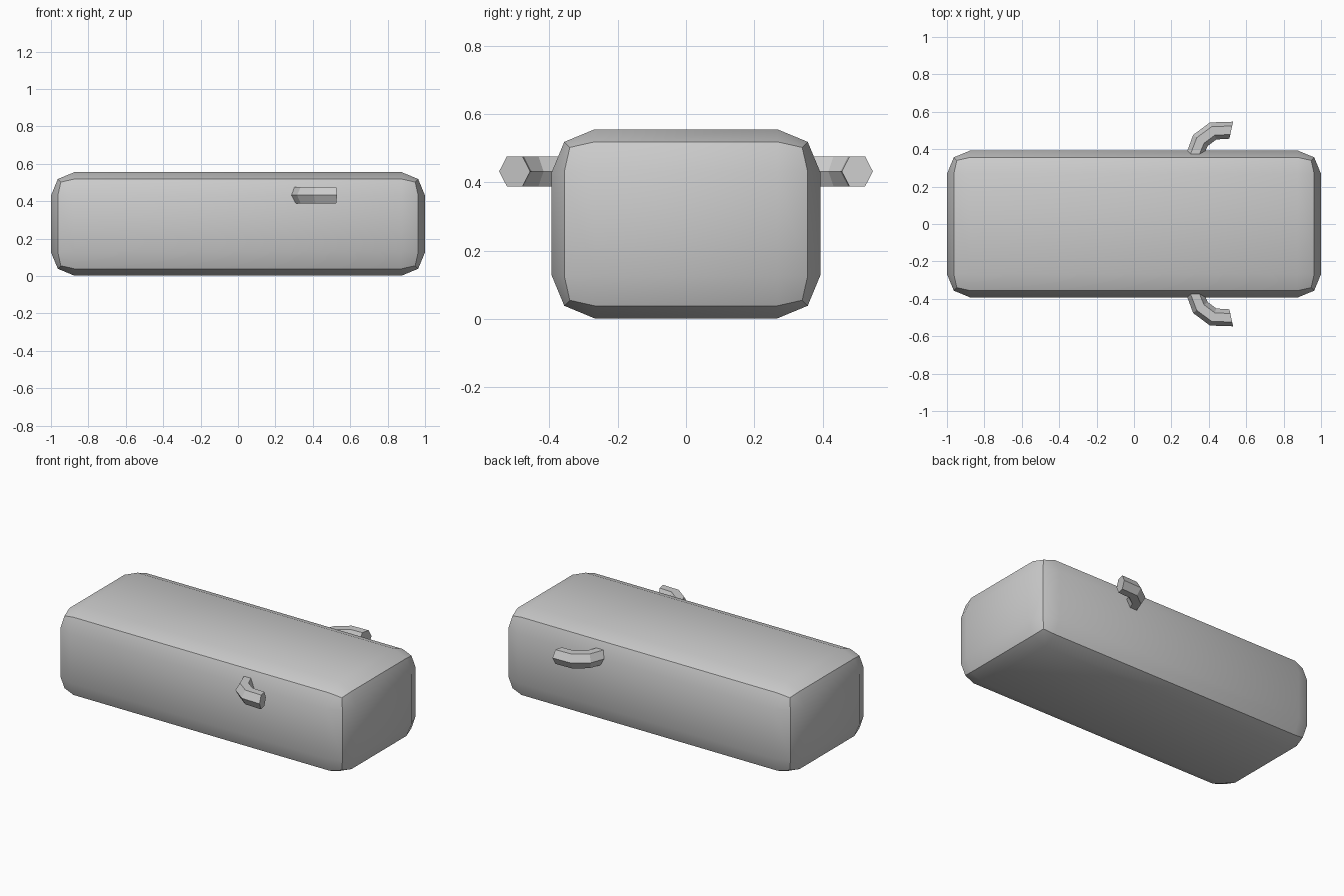
import bpy, bmesh
from mathutils import Vector

if "Cube" in bpy.data.objects:
    bpy.data.objects.remove(bpy.data.objects["Cube"])


def finish(bm, name):
    bmesh.ops.recalc_face_normals(bm, faces=bm.faces)
    mesh = bpy.data.meshes.new(name)
    bm.to_mesh(mesh)
    bm.free()
    ob = bpy.data.objects.new(name, mesh)
    bpy.context.collection.objects.link(ob)
    return ob


# Body: box with two-segment rounded edges
bpy.ops.mesh.primitive_cube_add(size=1, location=(0, 0, 0.2785))
body = bpy.context.object
body.name = "body"
body.scale = (2.0, 0.786, 0.553)
bpy.ops.object.transform_apply(location=False, rotation=False, scale=True)
bevel = body.modifiers.new("rounded_edges", "BEVEL")
bevel.width = 0.125
bevel.segments = 2
bpy.ops.object.modifier_apply(modifier="rounded_edges")
bpy.ops.object.shade_smooth_by_angle(angle=0.5236)

# Side hooks: hexagonal tubes bending forward; (outer, inner) edge per ring
RINGS = [((0.270, 0.350), (0.355, 0.330)),
         ((0.316, 0.476), (0.394, 0.417)),
         ((0.406, 0.543), (0.440, 0.452)),
         ((0.530, 0.547), (0.510, 0.456))]
HEX = [(1, 0), (0.5, 1), (-0.5, 1), (-1, 0), (-0.5, -1), (0.5, -1)]
HOOK_Z, HALF_HEIGHT = 0.432, 0.044


def hook(name, side):
    bm = bmesh.new()
    rings = []
    for outer, inner in RINGS:
        o, i = Vector(outer), Vector(inner)
        mid, half = (o + i) / 2, (o - i) / 2
        ring = []
        for u, v in HEX:
            p = mid + half * u
            ring.append(bm.verts.new((p.x, side * p.y, HOOK_Z + v * HALF_HEIGHT)))
        rings.append(ring)
    for a, b in zip(rings, rings[1:]):
        for k in range(6):
            n = (k + 1) % 6
            bm.faces.new((a[k], a[n], b[n], b[k]))
    bm.faces.new(rings[0])
    bm.faces.new(rings[-1])
    return finish(bm, name)


hook("left_hook", 1)
hook("right_hook", -1)
